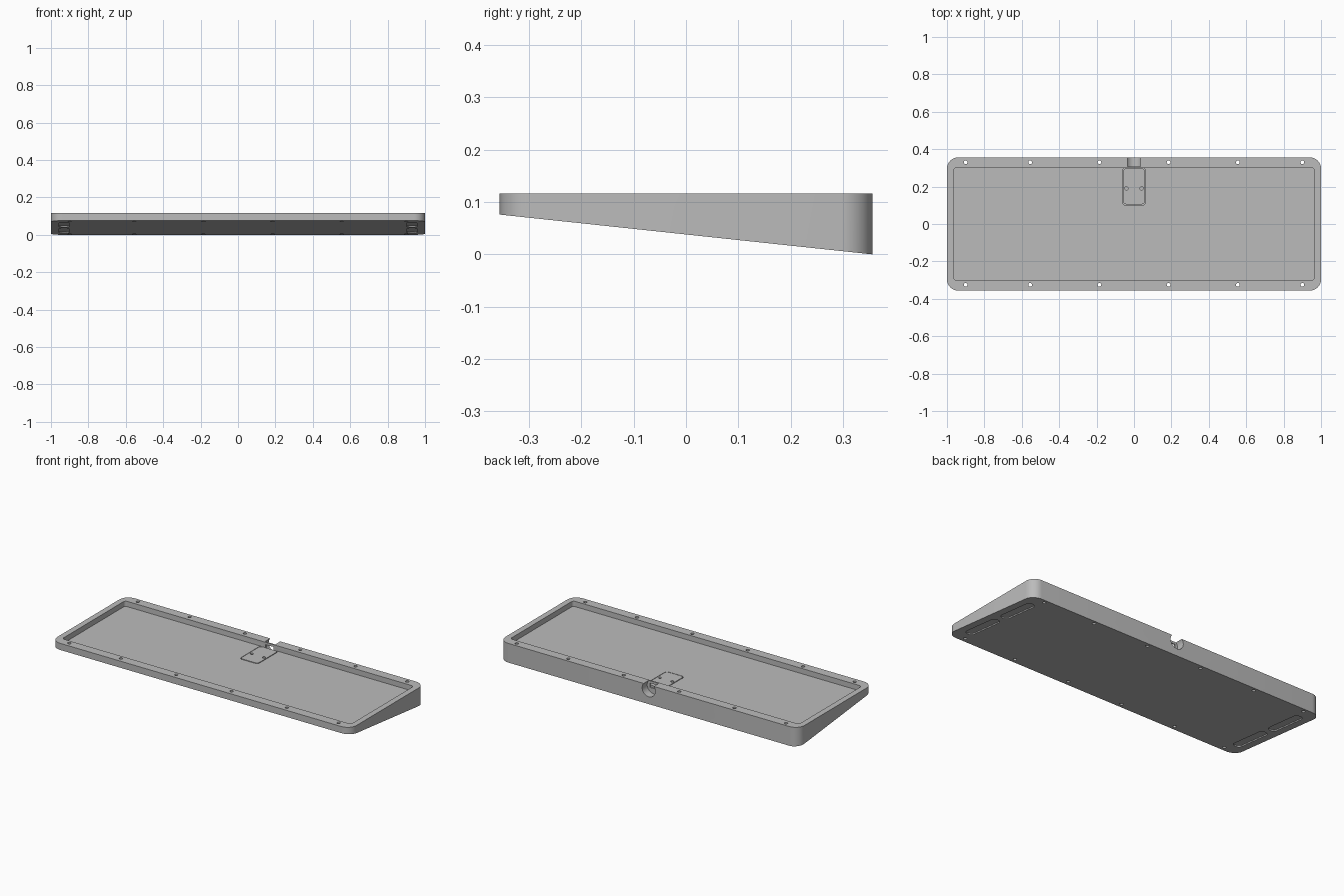
import bpy, bmesh, math
from mathutils import Matrix, Vector

old = bpy.data.objects.get("Cube")
if old:
    bpy.data.objects.remove(old, do_unlink=True)

grey = bpy.data.materials.new("case grey")
grey.use_nodes = True
colour = (0.5, 0.5, 0.5, 1)
grey.diffuse_color = colour
grey.node_tree.nodes["Principled BSDF"].inputs["Base Color"].default_value = colour

TOP, FLOOR = 0.116, 0.084
HALF_Y = 0.356
FRONT_LIFT = 0.076


def base_z(y):
    """Height of the sloping underside."""
    return FRONT_LIFT * (HALF_Y - y) / (2 * HALF_Y)


def finish(bm, name):
    bmesh.ops.recalc_face_normals(bm, faces=bm.faces)
    mesh = bpy.data.meshes.new(name)
    bm.to_mesh(mesh)
    bm.free()
    mesh.materials.append(grey)
    ob = bpy.data.objects.new(name, mesh)
    bpy.context.collection.objects.link(ob)
    return ob


def rounded_block(name, x, y, hx, hy, r, bottom, top, steps=8):
    """Upright rounded prism; bottom and top are functions of y."""
    bm = bmesh.new()
    ring = []
    for k, (sx, sy) in enumerate([(1, 1), (-1, 1), (-1, -1), (1, -1)]):
        for i in range(steps + 1):
            a = math.pi / 2 * (k + i / steps)
            ring.append((x + sx * (hx - r) + r * math.cos(a),
                         y + sy * (hy - r) + r * math.sin(a)))
    low = [bm.verts.new((px, py, bottom(py))) for px, py in ring]
    high = [bm.verts.new((px, py, top(py))) for px, py in ring]
    bm.faces.new(low[::-1])
    bm.faces.new(high)
    for i in range(len(ring)):
        j = (i + 1) % len(ring)
        bm.faces.new((low[i], low[j], high[j], high[i]))
    return finish(bm, name)


def rod(name, centre, r, depth, along_y=False, sides=20):
    bm = bmesh.new()
    m = Matrix.Translation(Vector(centre))
    if along_y:
        m = m @ Matrix.Rotation(math.pi / 2, 4, 'X')
    bmesh.ops.create_cone(bm, cap_ends=True, segments=sides, radius1=r,
                          radius2=r, depth=depth, matrix=m)
    return finish(bm, name)


def cut(target, cutters):
    bpy.context.view_layer.objects.active = target
    for c in cutters:
        c.hide_render = True
        mod = target.modifiers.new("cut", 'BOOLEAN')
        mod.operation = 'DIFFERENCE'
        mod.solver = 'EXACT'
        mod.object = c
        bpy.ops.object.modifier_apply(modifier=mod.name)
        bpy.data.objects.remove(c, do_unlink=True)


def smooth(ob):
    bpy.ops.object.select_all(action='DESELECT')
    ob.select_set(True)
    bpy.context.view_layer.objects.active = ob
    bpy.ops.object.shade_smooth_by_angle(angle=math.radians(30))


def level(z):
    return lambda y: z


# Wedge shaped case
case = rounded_block("case", 0, 0, 1, HALF_Y, 0.06, base_z, level(TOP))

# Main tray, board pocket, round cable opening and its inner port
cutters = [
    rounded_block("tray_cutter", 0, 0, 0.965, 0.30, 0.015, level(FLOOR), level(0.2)),
    rounded_block("pocket_cutter", 0, 0.201, 0.062, 0.101, 0.02, level(FLOOR - 0.018), level(0.1)),
    rod("cable_cutter", (0, 0.358, 0.088), 0.044, 0.1, True, 40),
    rounded_block("port_cutter", 0, 0.3, 0.026, 0.03, 0.002, level(0.076), level(0.102)),
]

# Screw holes along the front and back rims
for y in (-0.325, 0.33):
    for x in (0.185, 0.555, 0.9):
        for side in (-1, 1):
            cutters.append(rod("screw_cutter", (side * x, y, 0.05), 0.01, 0.3))

# Foot recesses in the underside
for side in (-1, 1):
    for y in (-0.145, 0.145):
        cutters.append(rounded_block("foot_cutter", side * 0.93, y, 0.026, 0.125, 0.025,
                                     lambda v: base_z(v) - 0.02,
                                     lambda v: base_z(v) + 0.007))
cut(case, cutters)
smooth(case)

# Small board cover with two screw holes, filling the pocket
cover = rounded_block("board_cover", 0, 0.201, 0.058, 0.096, 0.018,
                      level(FLOOR - 0.018), level(FLOOR + 0.001), 4)
cut(cover, [rod("cover_cutter", (s * 0.041, 0.19, FLOOR), 0.009, 0.02) for s in (-1, 1)])
smooth(cover)
